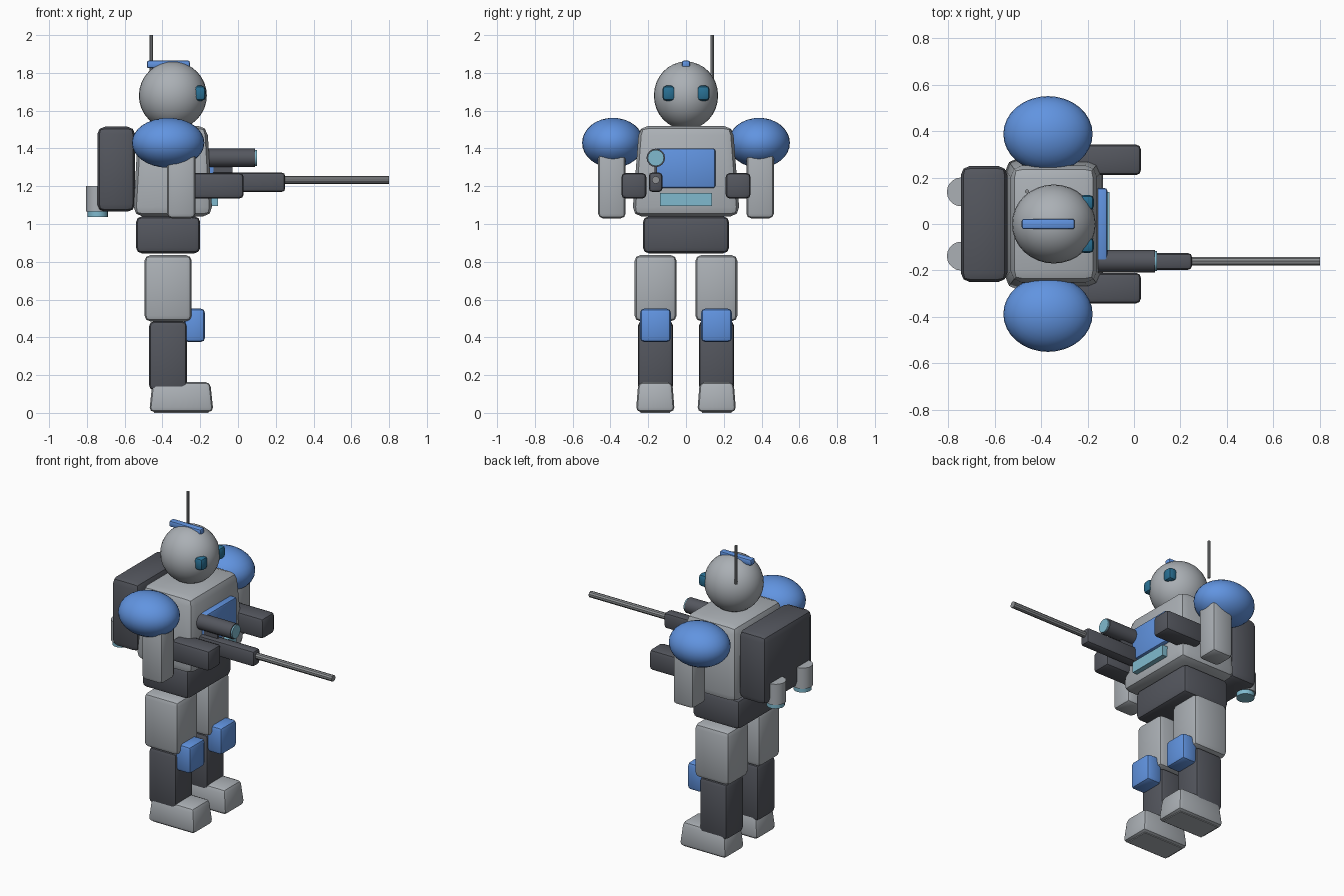
import bpy, bmesh, math
from mathutils import Matrix, Vector

if "Cube" in bpy.data.objects:
    bpy.data.objects.remove(bpy.data.objects["Cube"])


def material(name, rgb):
    m = bpy.data.materials.new(name)
    lin = [c / 12.92 if c <= 0.04045 else ((c + 0.055) / 1.055) ** 2.4 for c in rgb]
    m.diffuse_color = (*lin, 1)
    m.use_nodes = True
    m.node_tree.nodes["Principled BSDF"].inputs["Base Color"].default_value = m.diffuse_color
    return m


GRAY = material("light gray", (0.67, 0.69, 0.71))
DARK = material("dark gray", (0.33, 0.34, 0.37))
BLUE = material("armor blue", (0.38, 0.58, 0.88))
PALE = material("pale blue glow", (0.50, 0.73, 0.81))
TEAL = material("eye teal", (0.16, 0.44, 0.58))
STEEL = material("steel", (0.55, 0.56, 0.57))


def finish(bm, name, mat, angle=35):
    me = bpy.data.meshes.new(name)
    bm.to_mesh(me)
    bm.free()
    ob = bpy.data.objects.new(name, me)
    bpy.context.collection.objects.link(ob)
    me.materials.append(mat)
    bpy.ops.object.select_all(action='DESELECT')
    ob.select_set(True)
    bpy.context.view_layer.objects.active = ob
    bpy.ops.object.shade_smooth_by_angle(angle=math.radians(angle))
    return ob


def box(name, x, y, z, mat, bevel=0.02, top=(1, 1), segments=2):
    """Bevelled box from (min, max) ranges; top scales the upper face."""
    bm = bmesh.new()
    bmesh.ops.create_cube(bm, size=1)
    for v in bm.verts:
        if v.co.z > 0:
            v.co.x *= top[0]
            v.co.y *= top[1]
    lo, hi = Vector((x[0], y[0], z[0])), Vector((x[1], y[1], z[1]))
    bmesh.ops.transform(bm, verts=bm.verts,
                        matrix=Matrix.Translation((lo + hi) / 2) @ Matrix.Diagonal((*(hi - lo), 1)))
    if bevel:
        bmesh.ops.bevel(bm, geom=bm.edges[:], offset=bevel, segments=segments,
                        profile=0.5, affect='EDGES', clamp_overlap=True)
    return finish(bm, name, mat)


def ball(name, center, radii, mat):
    bm = bmesh.new()
    bmesh.ops.create_uvsphere(bm, u_segments=32, v_segments=16, radius=1)
    bmesh.ops.transform(bm, verts=bm.verts,
                        matrix=Matrix.Translation(center) @ Matrix.Diagonal((*radii, 1)))
    return finish(bm, name, mat)


def rod(name, start, end, radius, mat, sides=16):
    a, b = Vector(start), Vector(end)
    bm = bmesh.new()
    bmesh.ops.create_cone(bm, cap_ends=True, segments=sides, radius1=radius,
                          radius2=radius, depth=(b - a).length)
    rot = (b - a).to_track_quat('Z', 'Y').to_matrix().to_4x4()
    bmesh.ops.transform(bm, verts=bm.verts, matrix=Matrix.Translation((a + b) / 2) @ rot)
    return finish(bm, name, mat)


# Head with crest and antenna
ball("head", (-0.345, 0, 1.68), (0.18, 0.17, 0.18), GRAY)
box("head_crest", (-0.483, -0.255), (-0.022, 0.022), (1.825, 1.865), BLUE, 0.01)
rod("antenna", (-0.46, 0.14, 1.75), (-0.46, 0.14, 2.0), 0.009, STEEL, 8)

# Body
box("torso", (-0.555, -0.135), (-0.285, 0.285), (1.04, 1.52), GRAY, 0.05, (0.87, 0.87))
box("chest_plate", (-0.18, -0.115), (-0.16, 0.155), (1.19, 1.40), BLUE, 0.012)
box("chest_light", (-0.16, -0.105), (-0.137, 0.137), (1.095, 1.165), PALE, 0)
box("waist", (-0.54, -0.20), (-0.228, 0.228), (0.845, 1.04), DARK, 0.03)
box("backpack", (-0.745, -0.545), (-0.25, 0.25), (1.065, 1.515), DARK, 0.04)

# Paired parts
for side, s in (("left", 1), ("right", -1)):
    def span(a, b):
        return tuple(sorted((s * a, s * b)))

    box(side + "_eye", (-0.235, -0.172), span(0.058, 0.125), (1.652, 1.732), TEAL, 0.02)
    ball(side + "_shoulder", (-0.37, s * 0.387, 1.43), (0.192, 0.163, 0.132), BLUE)
    box(side + "_upper_arm", (-0.375, -0.225), span(0.32, 0.465), (1.03, 1.42), GRAY, 0.025)
    box(side + "_forearm", (-0.25, 0.03), span(0.21, 0.342), (1.135, 1.27), DARK, 0.022)
    rod(side + "_thruster", (-0.743, s * 0.138, 1.065), (-0.743, s * 0.138, 1.2), 0.062, GRAY, 20)
    rod(side + "_thruster_glow", (-0.743, s * 0.138, 1.037), (-0.743, s * 0.138, 1.067), 0.054, PALE, 20)
    box(side + "_thigh", (-0.495, -0.245), span(0.05, 0.272), (0.485, 0.835), GRAY, 0.03)
    box(side + "_shin", (-0.47, -0.27), span(0.068, 0.255), (0.12, 0.485), DARK, 0.025)
    box(side + "_knee_pad", (-0.285, -0.175), span(0.08, 0.243), (0.375, 0.552), BLUE, 0.022)
    box(side + "_foot", (-0.47, -0.13), span(0.06, 0.265), (0.005, 0.163), GRAY, 0.025, (0.9, 0.88))
    # soles carry the feet down to the ground
    box(side + "_sole", (-0.445, -0.155), span(0.085, 0.24), (0, 0.02), GRAY, 0)

# Weapon: scope, body and barrel
rod("scope", (-0.16, -0.16, 1.35), (0.09, -0.16, 1.35), 0.049, DARK)
rod("scope_lens", (0.08, -0.16, 1.35), (0.1, -0.16, 1.35), 0.043, PALE)
box("scope_mount", (-0.13, -0.03), (-0.166, -0.154), (1.25, 1.32), DARK, 0)
box("gun_body", (-0.15, 0.25), (-0.197, -0.125), (1.17, 1.272), DARK, 0.018)
rod("gun_barrel", (0.23, -0.16, 1.233), (0.8, -0.16, 1.233), 0.02, STEEL, 10)
